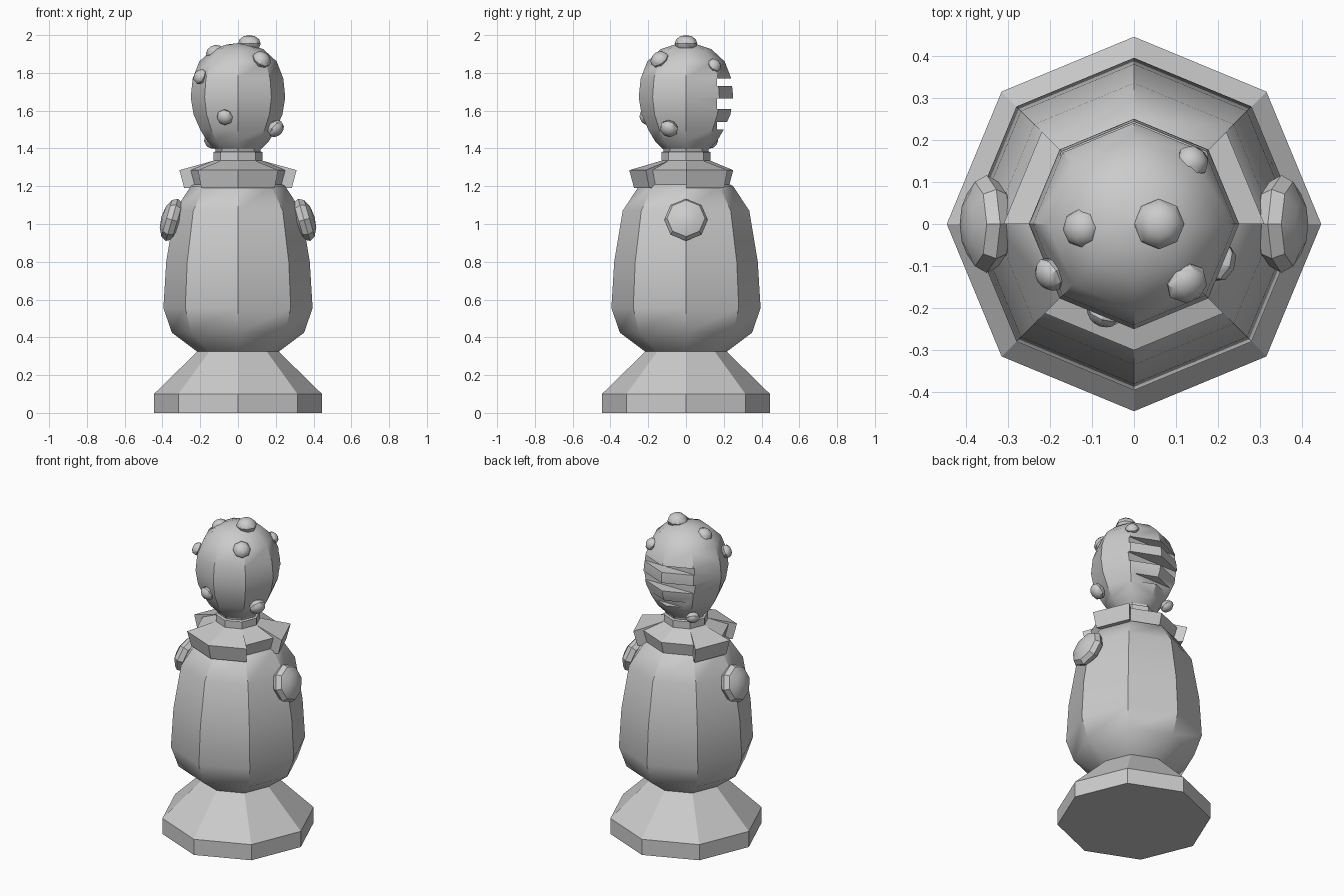
import bpy, bmesh
from math import sin, cos, pi, radians
from mathutils import Vector, Matrix

if "Cube" in bpy.data.objects:
    bpy.data.objects.remove(bpy.data.objects["Cube"])


def finish(name, bm, smooth=None):
    bmesh.ops.recalc_face_normals(bm, faces=bm.faces)
    me = bpy.data.meshes.new(name)
    bm.to_mesh(me)
    bm.free()
    ob = bpy.data.objects.new(name, me)
    bpy.context.collection.objects.link(ob)
    if smooth:
        smooth_angle(ob, smooth)
    return ob


def smooth_angle(ob, deg):
    bpy.ops.object.select_all(action='DESELECT')
    ob.select_set(True)
    bpy.context.view_layer.objects.active = ob
    bpy.ops.object.shade_smooth_by_angle(angle=radians(deg))


def lathe(name, profile, smooth=None, n=8):
    """Closed turned solid from (radius, z) points, corners on the axes."""
    bm = bmesh.new()
    rings = [[bm.verts.new((r * cos(2 * pi * i / n), r * sin(2 * pi * i / n), z))
              for i in range(n)] for r, z in profile]
    for a, b in zip(rings, rings[1:]):
        for i in range(n):
            j = (i + 1) % n
            bm.faces.new((a[i], a[j], b[j], b[i]))
    bm.faces.new(rings[0])
    bm.faces.new(rings[-1])
    return finish(name, bm, smooth)


def knob(name, pos, axis, radius, height, rings=6):
    """Flattened eight-sided ball whose short axis points along axis."""
    bm = bmesh.new()
    rot = Vector(axis).to_track_quat('Z', 'Y').to_matrix().to_4x4()
    bmesh.ops.create_uvsphere(
        bm, u_segments=8, v_segments=rings, radius=1,
        matrix=Matrix.Translation(pos) @ rot @ Matrix.Diagonal((radius, radius, height, 1)))
    return finish(name, bm, 35)


# Foot, body and neck
lathe("base", [(.445, 0), (.445, .10), (.21, .33)])
lathe("body", [(.21, .32), (.35, .425), (.395, .555), (.38, .80), (.335, 1.07),
               (.25, 1.20), (.15, 1.25)], 35)
lathe("neck", [(.13, 1.30), (.13, 1.38), (.118, 1.385), (.125, 1.41)])

# Collar made of eight flaps of different reach
bm = bmesh.new()
for i, reach in enumerate([.31, .25, .25, .31, .25, .30, .30, .25]):
    section = [(.10, 1.345), (.13, 1.335), (reach, 1.285), (reach - .025, 1.19), (.10, 1.19)]
    ends = [[bm.verts.new((r * cos(a), r * sin(a), z)) for r, z in section]
            for a in (i * pi / 4, (i + 1) * pi / 4)]
    for k in range(5):
        m = (k + 1) % 5
        bm.faces.new((ends[0][k], ends[0][m], ends[1][m], ends[1][k]))
    bm.faces.new(ends[0])
    bm.faces.new(ends[1])
finish("collar", bm)

# Head with slots cut across the back
head = lathe("head", [(.12, 1.395), (.165, 1.44), (.20, 1.50), (.235, 1.58), (.25, 1.67),
                      (.24, 1.77), (.205, 1.86), (.135, 1.925), (.06, 1.95), (.005, 1.957)])
bm = bmesh.new()
for z0, z1 in ((1.73, 1.77), (1.61, 1.665), (1.50, 1.54)):
    bmesh.ops.create_cube(bm, size=1, matrix=Matrix.Translation((0, .263, (z0 + z1) / 2))
                          @ Matrix.Diagonal((.5, .2, z1 - z0, 1)))
cutter = finish("slot_cutter", bm)
cutter.hide_render = True
mod = head.modifiers.new("slots", 'BOOLEAN')
mod.operation = 'DIFFERENCE'
mod.solver = 'EXACT'
mod.object = cutter
bpy.ops.object.select_all(action='DESELECT')
head.select_set(True)
bpy.context.view_layer.objects.active = head
bpy.ops.object.modifier_apply(modifier=mod.name)
bpy.data.objects.remove(cutter)
smooth_angle(head, 35)

# Bumps scattered over the head
centre = Vector((0, 0, 1.67))
bumps = [(.06, 0, 1.955, .06), (-.125, -.01, 1.91, .047), (-.20, -.12, 1.78, .042),
         (.125, -.14, 1.87, .052), (.14, .15, 1.84, .04), (.20, -.09, 1.505, .05),
         (-.07, -.21, 1.565, .044), (-.14, .13, 1.435, .042)]
for x, y, z, r in bumps:
    p = Vector((x, y, z))
    knob("head_bump", p, (p - centre) if z < 1.93 else (0, 0, 1), r, r * .75)

# Arm stubs on both sides
for side, s in (("right", 1), ("left", -1)):
    knob(side + "_arm", (s * .35, 0, 1.022), (s * cos(.28), 0, sin(.28)), .116, .058)
